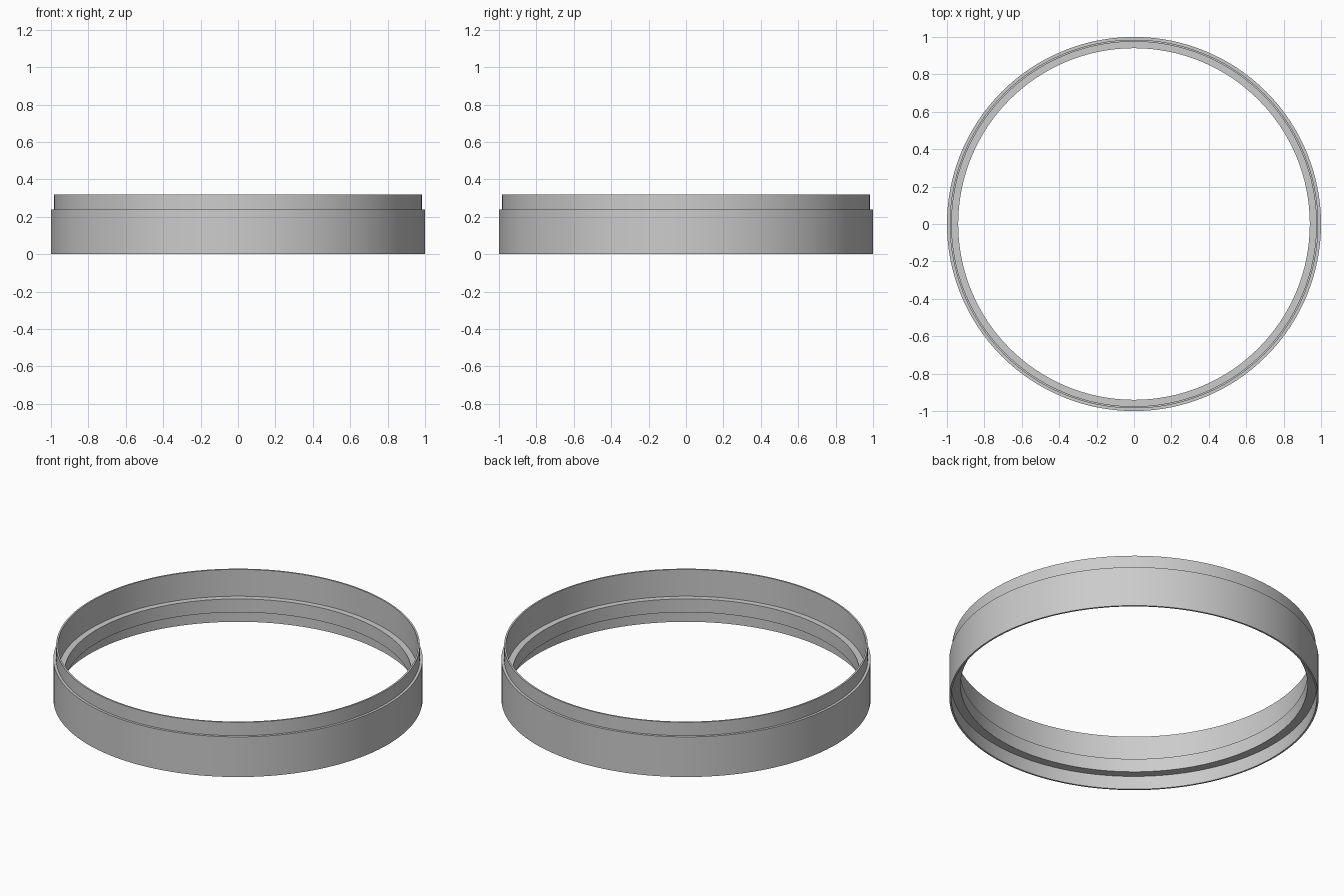
import bpy
import bmesh
import math

if "Cube" in bpy.data.objects:
    bpy.data.objects.remove(bpy.data.objects["Cube"], do_unlink=True)

SEGMENTS = 128

# Plain grey material
grey = bpy.data.materials.new("plain_grey")
grey.use_nodes = True
colour = (0.6, 0.6, 0.6, 1.0)
grey.diffuse_color = colour
grey.node_tree.nodes["Principled BSDF"].inputs["Base Color"].default_value = colour


def lathe(name, profile, material):
    """Spin a closed (radius, height) profile around the z axis."""
    bm = bmesh.new()
    verts = [bm.verts.new((r, 0, z)) for r, z in profile]
    edges = [bm.edges.new((a, b)) for a, b in zip(verts, verts[1:] + verts[:1])]
    bmesh.ops.spin(bm, geom=verts + edges, cent=(0, 0, 0), axis=(0, 0, 1),
                   angle=math.tau, steps=SEGMENTS, use_merge=False)
    bmesh.ops.remove_doubles(bm, verts=bm.verts, dist=0.0005)
    bmesh.ops.recalc_face_normals(bm, faces=bm.faces)
    mesh = bpy.data.meshes.new(name)
    bm.to_mesh(mesh)
    bm.free()
    mesh.materials.append(material)
    obj = bpy.data.objects.new(name, mesh)
    bpy.context.collection.objects.link(obj)
    return obj


# Stacking ring: outer skirt, raised neck, inner flange, socket underneath
outer, neck, neck_inner, flange, socket = 1.0, 0.985, 0.975, 0.94, 0.99
top, shoulder, ledge, recess = 0.32, 0.24, 0.16, 0.08
ring = lathe("stacking_ring", [
    (outer, 0), (outer, shoulder),
    (neck, shoulder), (neck, top),
    (neck_inner, top), (neck_inner, ledge),
    (flange, ledge), (flange, recess),
    (socket, recess), (socket, 0),
], grey)

bpy.ops.object.select_all(action='DESELECT')
ring.select_set(True)
bpy.context.view_layer.objects.active = ring
bpy.ops.object.shade_smooth_by_angle(angle=math.radians(30))
